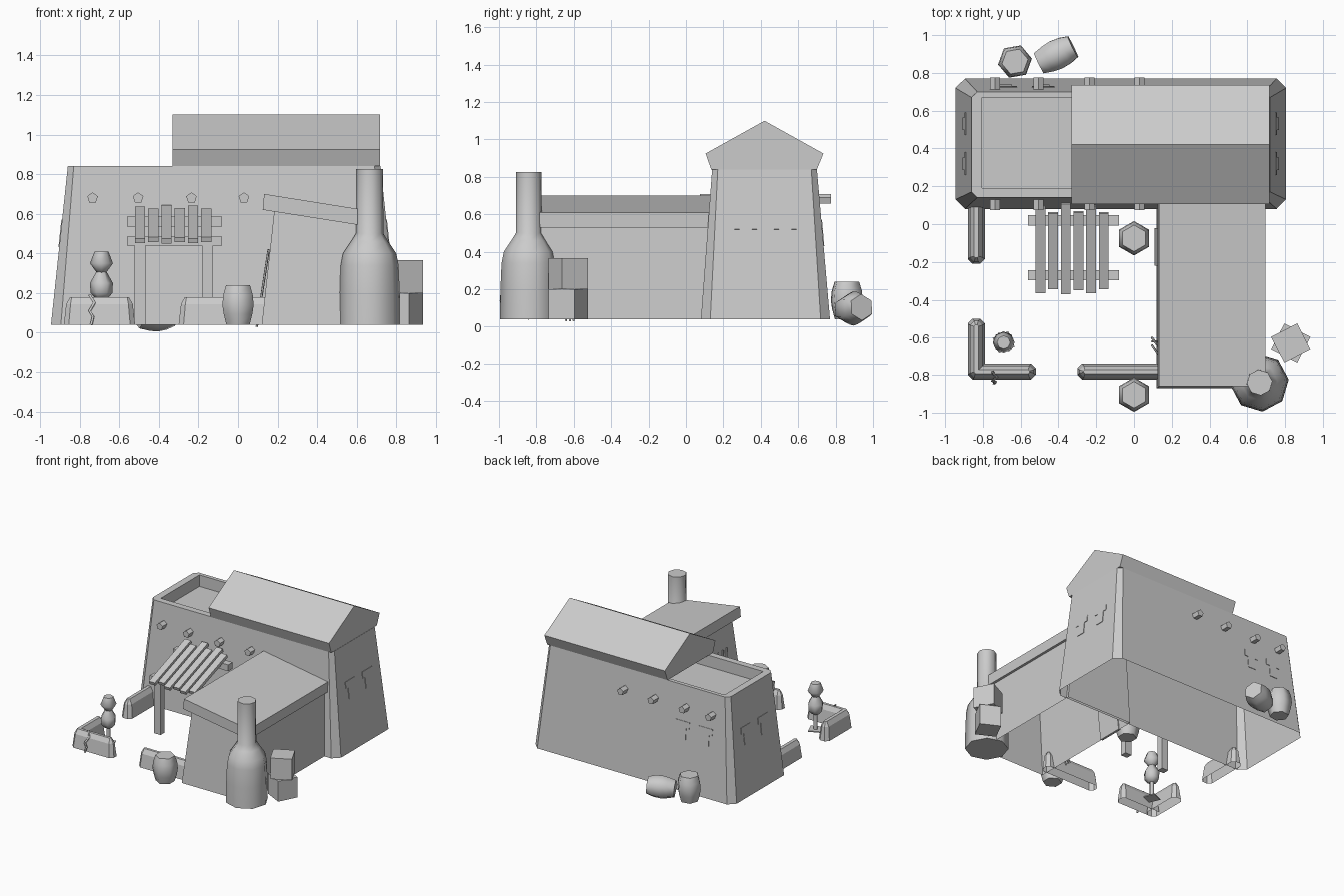
import bpy, bmesh, math
from mathutils import Vector, Matrix

if "Cube" in bpy.data.objects:
    bpy.data.objects.remove(bpy.data.objects["Cube"])


def make(name, verts, faces, smooth=False):
    me = bpy.data.meshes.new(name)
    me.from_pydata([tuple(v) for v in verts], [], faces)
    bm = bmesh.new()
    bm.from_mesh(me)
    bmesh.ops.recalc_face_normals(bm, faces=bm.faces)
    bm.to_mesh(me)
    bm.free()
    ob = bpy.data.objects.new(name, me)
    bpy.context.collection.objects.link(ob)
    if smooth:
        bpy.ops.object.select_all(action='DESELECT')
        ob.select_set(True)
        bpy.context.view_layer.objects.active = ob
        bpy.ops.object.shade_smooth_by_angle(angle=math.radians(62))
    return ob


def loft(name, rings, bottom=True, top=True, smooth=False):
    n = len(rings[0])
    verts = [p for r in rings for p in r]
    faces = []
    for k in range(len(rings) - 1):
        for i in range(n):
            j = (i + 1) % n
            faces.append((k * n + i, k * n + j, k * n + n + j, k * n + n + i))
    if bottom:
        faces.append(tuple(reversed(range(n))))
    if top:
        faces.append(tuple(range(len(verts) - n, len(verts))))
    return make(name, verts, faces, smooth)


def ring(x0, x1, y0, y1, z, c):
    # rectangle with cut corners
    return [(x0 + c, y0, z), (x1 - c, y0, z), (x1, y0 + c, z), (x1, y1 - c, z),
            (x1 - c, y1, z), (x0 + c, y1, z), (x0, y1 - c, z), (x0, y0 + c, z)]


def lathe(name, profile, n, loc, smooth=True, turn=0.0):
    rings = [[(r * math.cos(turn + 2 * math.pi * i / n),
               r * math.sin(turn + 2 * math.pi * i / n), z) for i in range(n)]
             for r, z in profile]
    ob = loft(name, rings, smooth=smooth)
    ob.location = loc
    return ob


def box(name, size, loc, rot=(0, 0, 0)):
    x, y, z = (s / 2 for s in size)
    ob = loft(name, [[(-x, -y, h), (x, -y, h), (x, y, h), (-x, y, h)] for h in (-z, z)])
    ob.location = loc
    ob.rotation_euler = rot
    return ob


def tube(name, pts, r):
    cu = bpy.data.curves.new(name, 'CURVE')
    cu.dimensions = '3D'
    cu.bevel_depth = r
    cu.bevel_resolution = 0
    sp = cu.splines.new('POLY')
    sp.points.add(len(pts) - 1)
    for p, q in zip(sp.points, pts):
        p.co = (*q, 1)
    ob = bpy.data.objects.new(name, cu)
    bpy.context.collection.objects.link(ob)


G = 0.04  # ground level of the house

# main house with sloped walls and a sunken flat roof
loft("main_house", [ring(-0.945, 0.805, 0.08, 0.77, G, 0.05),
                    ring(-0.86, 0.72, 0.14, 0.70, 0.84, 0.03),
                    ring(-0.805, 0.665, 0.19, 0.67, 0.84, 0.001),
                    ring(-0.805, 0.665, 0.19, 0.67, 0.75, 0.001)], bottom=False)

# gable roof
gable = [(0.135, 0.84), (0.105, 0.925), (0.42, 1.10), (0.735, 0.925), (0.70, 0.84)]
loft("gable_roof", [[(x, y, z) for y, z in gable] for x in (-0.33, 0.718)])

# front annex with a slanted slab roof
loft("annex_walls", [[(0.12, -0.87, G), (0.695, -0.87, G), (0.695, 0.10, G), (0.12, 0.10, G)],
                     [(0.185, -0.83, 0.63), (0.67, -0.83, 0.56), (0.67, 0.13, 0.56), (0.185, 0.13, 0.63)]],
     bottom=False, top=False)
slab = [(0.132, 0.70), (0.697, 0.61), (0.695, 0.53), (0.125, 0.62)]
loft("annex_roof", [[(x, y, z) for x, z in slab] for y in (-0.86, 0.13)])
box("annex_door", (0.02, 0.20, 0.36), (0.137, -0.12, 0.22), (0, math.radians(6.3), 0))

# chimney oven
lathe("chimney", [(0.155, G), (0.153, 0.2), (0.147, 0.34), (0.135, 0.40), (0.095, 0.46),
                  (0.070, 0.50), (0.068, 0.825)], 8, (0.665, -0.84, 0), turn=0.1)

# stacked crates
box("lower_crate", (0.156, 0.156, 0.16), (0.83, -0.63, 0.12), (0, 0, math.radians(-27)))
box("upper_crate", (0.156, 0.156, 0.165), (0.83, -0.63, 0.283), (0, 0, math.radians(27)))


# low garden walls
def garden_wall(name, x0, x1, y0, y1):
    loft(name, [ring(x0, x1, y0, y1, G, 0.025),
                ring(x0 + .012, x1 - .012, y0 + .012, y1 - .012, 0.145, 0.022),
                ring(x0 + .032, x1 - .032, y0 + .032, y1 - .032, 0.18, 0.008)], bottom=False)


garden_wall("garden_wall_back", -0.88, -0.79, -0.21, 0.16)
garden_wall("garden_wall_side", -0.88, -0.79, -0.825, -0.50)
garden_wall("garden_wall_front", -0.88, -0.52, -0.825, -0.74)
garden_wall("garden_wall_right", -0.30, 0.18, -0.825, -0.74)

# barrels
cask = [(0.068, -0.10), (0.084, -0.045), (0.091, 0.0), (0.086, 0.05), (0.07, 0.10)]
for i, (x, y) in enumerate([(0, -0.905), (0.0, -0.075), (-0.63, 0.86)]):
    lathe(f"barrel_{i}", cask, 6, (x, y, 0.14), turn=math.radians((30, 30, 10)[i]))
fallen = lathe("fallen_barrel", cask, 6, (-0.413, 0.895, 0.097))
fallen.rotation_euler = (0, math.radians(86), math.radians(26))

# roof beam ends poking through the walls
for i, x in enumerate((-0.735, -0.505, -0.235, 0.03)):
    for side, y0, y1 in (("front", 0.075, 0.15), ("back", 0.69, 0.775)):
        loft(f"beam_end_{side}_{i}",
             [[(x + 0.028 * math.sin(2 * math.pi * k / 5), y,
                0.68 + 0.028 * math.cos(2 * math.pi * k / 5)) for k in range(5)] for y in (y0, y1)])

# T-shaped windows
tee = [(-0.033, -0.07), (0.033, -0.07), (0.033, 0.02), (0.06, 0.02),
       (0.06, 0.07), (-0.06, 0.07), (-0.06, 0.02), (-0.033, 0.02)]


def window(name, loc, turn, lean):
    ob = loft(name, [[(u, d, v) for u, v in tee] for d in (-0.005, 0.004)])
    ob.matrix_world = (Matrix.Translation(Vector(loc)) @ Matrix.Rotation(turn, 4, 'Z')
                       @ Matrix.Rotation(lean, 4, 'X'))


for i, x in enumerate((-0.68, -0.48)):
    window(f"back_window_{i}", (x, 0.7295, 0.50), 0, math.atan(0.0875))
for i, y in enumerate((0.32, 0.53)):
    window(f"left_window_{i}", (-0.896, y, 0.50), math.pi / 2, math.atan(0.106))
    window(f"right_window_{i}", (0.756, y, 0.50), -math.pi / 2, math.atan(0.106))

# pergola: two rails, two posts, six slanted slats
box("pergola_rail_back", (0.48, 0.055, 0.05), (-0.32, 0.02, 0.56))
box("pergola_rail_front", (0.48, 0.055, 0.047), (-0.32, -0.27, 0.462))
for i, x in enumerate((-0.495, -0.155)):
    box(f"pergola_post_{i}", (0.056, 0.05, 0.41), (x, -0.27, 0.245))
slope = 0.36
for i in range(6):
    x = -0.495 + i * 0.067
    y0 = (-0.36, -0.34, -0.365, -0.345, -0.36, -0.34)[i]
    y1 = (0.09, 0.06, 0.11, 0.065, 0.10, 0.06)[i]
    L = (y1 - y0) / math.cos(math.atan(slope))
    ym = (y0 + y1) / 2
    box(f"pergola_slat_{i}", (0.052, L, 0.026), (x, ym, 0.60 + slope * (ym - 0.02)),
        (math.atan(slope), 0, 0))

# garden post figure with faceted body and head
fig = (-0.69, -0.625, 0)
box("figure_base", (0.09, 0.09, 0.008), (fig[0], fig[1], G + 0.004), (0, 0, 0.4))
lathe("figure_post", [(0.016, G), (0.016, 0.20)], 6, fig)
lathe("figure_body", [(0.03, 0.17), (0.055, 0.20), (0.058, 0.25), (0.022, 0.315)], 6, fig)
lathe("figure_head", [(0.022, 0.30), (0.058, 0.35), (0.035, 0.41)], 8, fig)

# sticks leaning on the annex, and a vine over the garden wall
for i, (y0, y1) in enumerate(((-0.64, -0.73), (-0.60, -0.68), (-0.62, -0.62))):
    tube(f"leaning_stick_{i}", [(0.095, y0, 0.03), (0.155, y1, 0.42)], 0.006)
tube("vine", [(-0.75, -0.785, 0.19), (-0.725, -0.81, 0.15), (-0.75, -0.832, 0.11),
              (-0.732, -0.838, 0.08), (-0.742, -0.845, 0.04)], 0.008)
